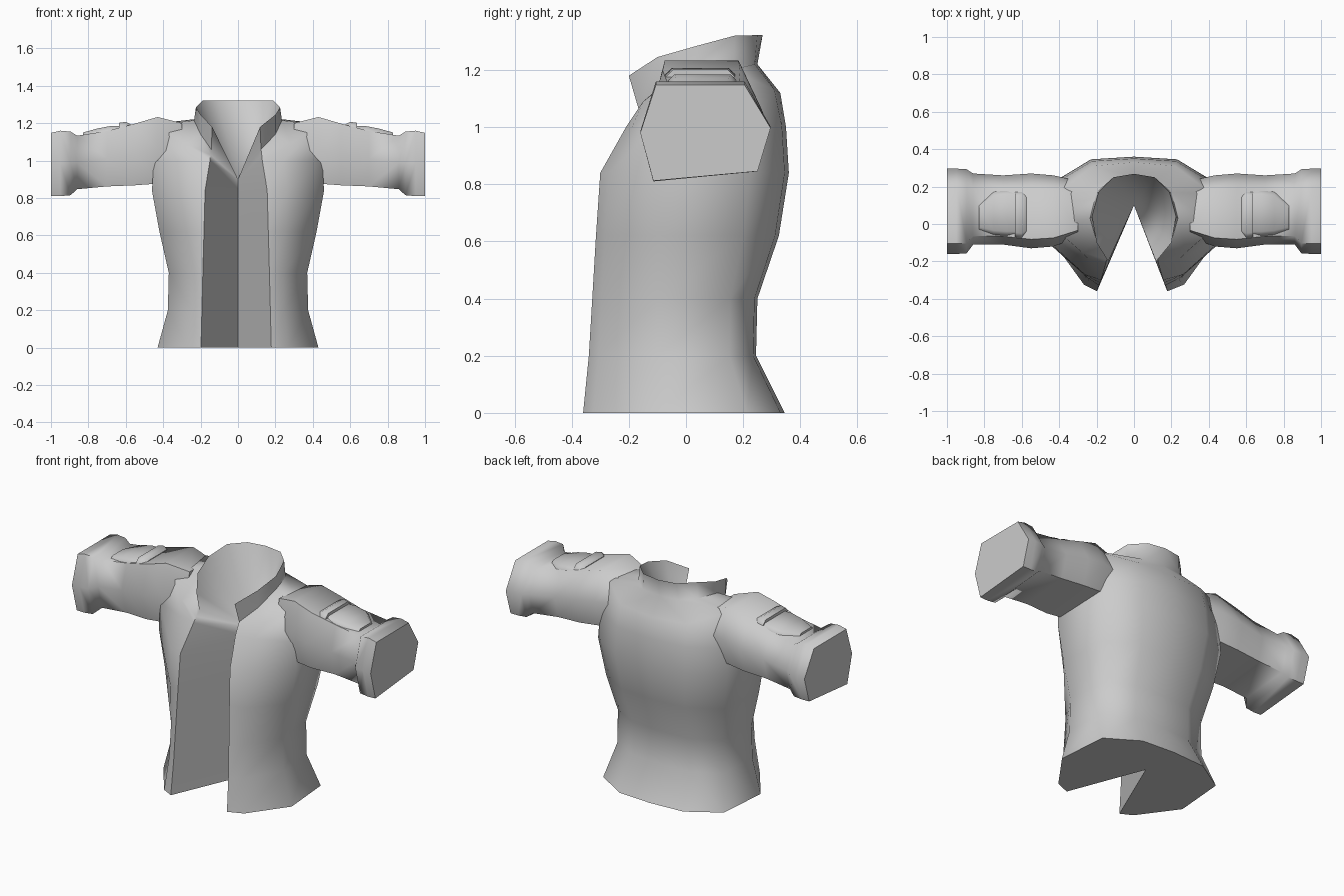
import bpy, bmesh, math
from mathutils import Vector

cube = bpy.data.objects.get("Cube")
if cube:
    bpy.data.objects.remove(cube)

cloth = bpy.data.materials.new("light_grey_cloth")
cloth.use_nodes = True
GREY = (0.6, 0.6, 0.6, 1)
cloth.diffuse_color = GREY
cloth.node_tree.nodes["Principled BSDF"].inputs["Base Color"].default_value = GREY


def finish(bm, name, angle=65):
    """Clean the mesh, make the object and shade it smooth with sharp creases."""
    bmesh.ops.remove_doubles(bm, verts=bm.verts, dist=0.0005)
    bmesh.ops.recalc_face_normals(bm, faces=bm.faces)
    mesh = bpy.data.meshes.new(name)
    bm.to_mesh(mesh)
    bm.free()
    obj = bpy.data.objects.new(name, mesh)
    bpy.context.collection.objects.link(obj)
    mesh.materials.append(cloth)
    bpy.ops.object.select_all(action='DESELECT')
    obj.select_set(True)
    bpy.context.view_layer.objects.active = obj
    bpy.ops.object.shade_smooth_by_angle(angle=math.radians(angle))
    return obj


def add_face(bm, points):
    """Add a face, leaving out repeated corners."""
    unique = []
    for p in points:
        if all((Vector(p) - Vector(q)).length > 0.0005 for q in unique):
            unique.append(p)
    if len(unique) > 2:
        bm.faces.new([bm.verts.new(p) for p in unique])


def loft(bm, rows, closed=False):
    for a, b in zip(rows, rows[1:]):
        n = len(a)
        for i in range(n if closed else n - 1):
            j = (i + 1) % n
            add_face(bm, [a[i], a[j], b[j], b[i]])


# Torso: each row runs from the front edge round the side to the back centre
def body_row(z, fx, fy, sx, by):
    return [(fx, fy, z), (fx + 0.33 * (sx - fx), fy * 0.9, z), (sx, -0.1, z),
            (0.94 * sx, 0.62 * by, z), (0.5 * sx, 0.96 * by, z), (0, by, z)]


rows = [body_row(*r) for r in (
    (0, 0.188, -0.36, 0.43, 0.345),
    (0.2, 0.183, -0.34, 0.375, 0.245),
    (0.4, 0.178, -0.328, 0.37, 0.25),
    (0.62, 0.172, -0.315, 0.42, 0.325),
    (0.84, 0.166, -0.30, 0.46, 0.36),
    (1.0, 0.14, -0.21, 0.45, 0.35))]
yoke = [(0.137, -0.19, 1.03), (0.28, -0.15, 1.09), (0.43, -0.02, 1.19),
        (0.42, 0.16, 1.2), (0.22, 0.31, 1.13), (0, 0.33, 1.12)]
neck = [(0.133, -0.165, 1.06), (0.2, -0.09, 1.14), (0.235, 0.03, 1.215),
        (0.2, 0.17, 1.225), (0.12, 0.24, 1.22), (0, 0.25, 1.22)]
rim = [(0.128, -0.2, 1.18), (0.2, -0.1, 1.245), (0.225, 0.04, 1.285),
       (0.19, 0.17, 1.32), (0.11, 0.25, 1.322), (0, 0.268, 1.322)]
rows += [yoke, neck, rim]

bm = bmesh.new()
for side in (1, -1):
    half = []
    for row in rows:
        pts = [(side * x, y, z) for x, y, z in row]
        fx, fy, fz = pts[0]
        pts[0] = (fx - 0.01, fy, fz)
        half.append(pts)
    loft(bm, half)
    # Opening wall, running back to the centre line
    inner = [(0, 0.1, min(r[0][2], 0.9)) for r in half]
    loft(bm, [[p, r[0]] for p, r in zip(inner, half)])
    # Hem underside and the hollow of the collar
    add_face(bm, [inner[0]] + half[0])
    for p, q in zip(half[-1], half[-1][1:]):
        add_face(bm, [inner[-1], p, q])
finish(bm, "jacket_body")

# Sleeves: six-sided section, offsets from the sleeve axis in units of its radii
HEX = [(-1, 0), (-0.76, 1), (0.6, 1), (1, 0.1), (0.8, -0.8), (-0.8, -1)]
SLEEVE = [(0.30, 0.08, 1.05, 0.15, 0.15), (0.43, 0.07, 1.055, 0.19, 0.178),
          (0.55, 0.07, 1.033, 0.2, 0.165), (0.70, 0.075, 1.01, 0.185, 0.148),
          (0.86, 0.08, 0.99, 0.19, 0.143), (0.895, 0.068, 0.985, 0.225, 0.17),
          (0.95, 0.068, 0.985, 0.228, 0.175), (1.0, 0.068, 0.98, 0.228, 0.168)]

# Sleeve pouch sections across the arm: x, front y, back y, bottom z, top z
POUCH = [(0.61, -0.065, 0.175, 1.10, 1.185), (0.68, -0.065, 0.18, 1.10, 1.185),
         (0.75, -0.06, 0.175, 1.09, 1.172), (0.83, -0.04, 0.11, 1.10, 1.15)]
FLAP = [(0.575, -0.06, 0.165, 1.13, 1.195), (0.60, -0.075, 0.175, 1.12, 1.207),
        (0.635, -0.07, 0.17, 1.12, 1.202)]


def pad(name, sections, side):
    """Soft block with chamfered top edges, lofted along the arm."""
    bm = bmesh.new()
    loops = []
    for x, y0, y1, z0, z1 in sections:
        c = 0.025
        loops.append([(side * x, y, z) for y, z in (
            (y0, z0), (y0, z1 - c), (y0 + c, z1), (y1 - c, z1), (y1, z1 - c), (y1, z0))])
    loft(bm, loops, closed=True)
    add_face(bm, loops[0])
    add_face(bm, loops[-1])
    finish(bm, name, 50)


for side, label in ((1, "left"), (-1, "right")):
    bm = bmesh.new()
    loops = [[(side * x, cy + u * ry, cz + v * rz) for u, v in HEX]
             for x, cy, cz, ry, rz in SLEEVE]
    loft(bm, loops, closed=True)
    add_face(bm, loops[0])
    add_face(bm, loops[-1])
    finish(bm, label + "_sleeve")
    pad(label + "_sleeve_pouch", POUCH, side)
    pad(label + "_pouch_flap", FLAP, side)
